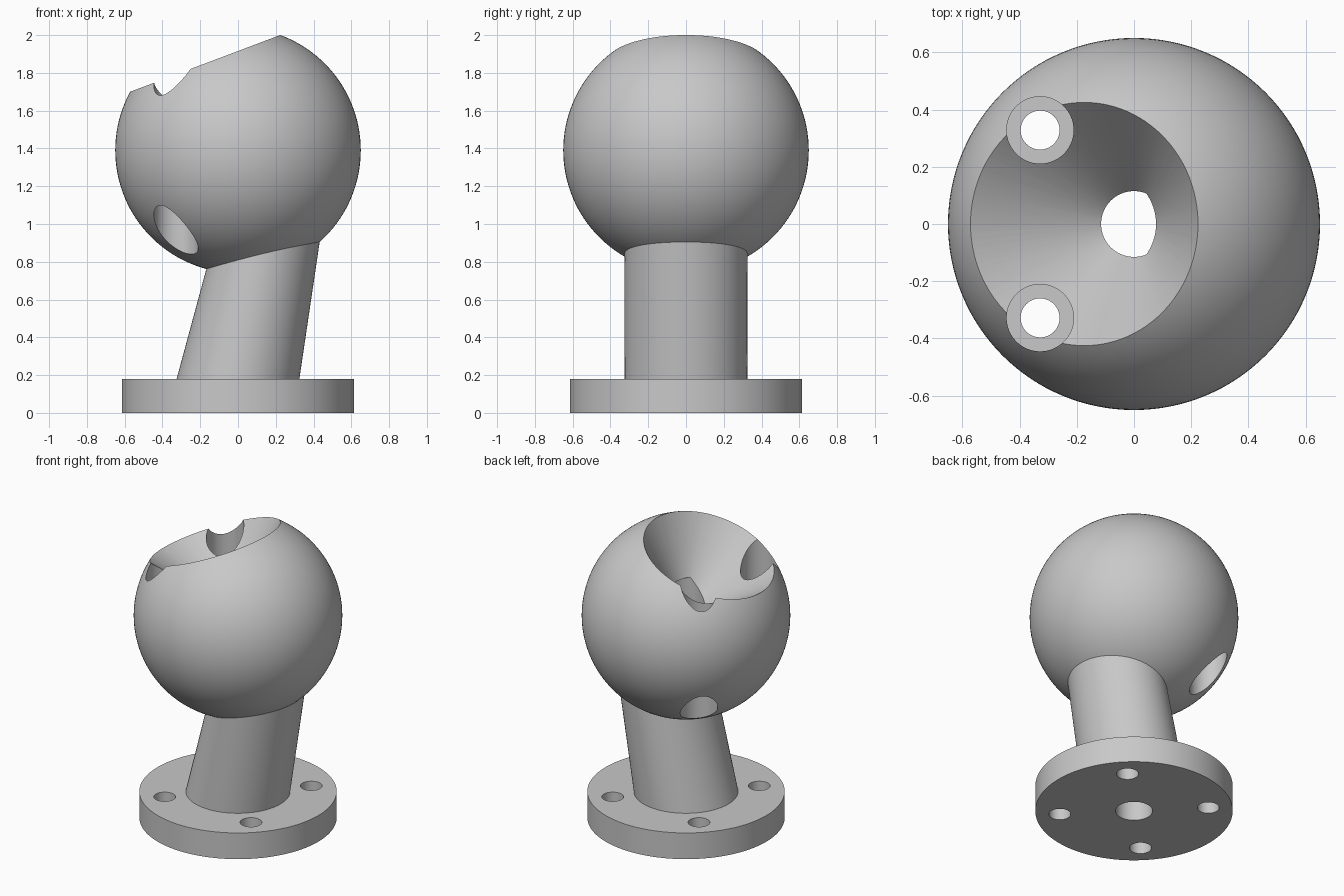
import bpy
import bmesh
from math import radians, sin, cos
from mathutils import Matrix, Vector

cube = bpy.data.objects.get("Cube")
if cube:
    bpy.data.objects.remove(cube, do_unlink=True)

BALL_CENTRE = Vector((0, 0, 1.39))
BALL_RADIUS = 0.65
BASE_TOP = 0.18
BASE_RADIUS = 0.615
STEM_RADIUS = 0.325
BORE_RADIUS = 0.115
SCREW_OFFSET = 0.328
TILT = radians(20.7)
SEGMENTS = 96

grey = bpy.data.materials.new("plain grey")
grey.use_nodes = True
colour = (0.58, 0.58, 0.58, 1)
grey.diffuse_color = colour
for node in grey.node_tree.nodes:
    if node.type == 'BSDF_PRINCIPLED':
        node.inputs["Base Color"].default_value = colour


def make_object(name, bm):
    bmesh.ops.recalc_face_normals(bm, faces=bm.faces)
    mesh = bpy.data.meshes.new(name)
    bm.to_mesh(mesh)
    bm.free()
    mesh.materials.append(grey)
    obj = bpy.data.objects.new(name, mesh)
    bpy.context.collection.objects.link(obj)
    return obj


def round_part(name, low, high, bottom, top, x=0, y=0):
    """Upright cylinder or cone between two heights."""
    bm = bmesh.new()
    place = Matrix.Translation((x, y, (low + high) / 2))
    bmesh.ops.create_cone(bm, cap_ends=True, segments=SEGMENTS, radius1=bottom,
                          radius2=top, depth=high - low, matrix=place)
    return make_object(name, bm)


def activate(obj):
    bpy.ops.object.select_all(action='DESELECT')
    obj.select_set(True)
    bpy.context.view_layer.objects.active = obj


def cut(obj, cutter):
    """Subtract the cutter, then remove it."""
    cutter.hide_render = True
    mod = obj.modifiers.new("cut", 'BOOLEAN')
    mod.operation = 'DIFFERENCE'
    mod.solver = 'EXACT'
    mod.object = cutter
    activate(obj)
    bpy.ops.object.modifier_apply(modifier=mod.name)
    bpy.data.objects.remove(cutter, do_unlink=True)


def bore(obj, low, high, radius, x=0, y=0):
    cut(obj, round_part("bore_cutter", low, high, radius, radius, x, y))


# Base flange with a centre bore and four screw holes
base = round_part("base_flange", 0, BASE_TOP, BASE_RADIUS, BASE_RADIUS)
bore(base, -0.1, 0.3, BORE_RADIUS)
for sx in (-1, 1):
    for sy in (-1, 1):
        bore(base, -0.1, 0.3, 0.068, sx * SCREW_OFFSET, sy * SCREW_OFFSET)

# Leaning stem: level at the flange, its top ring tilted inside the ball
stem = round_part("stem", BASE_TOP, 1, STEM_RADIUS, STEM_RADIUS)
top_ring = Matrix.Translation((0.147, 0, 0.916)) @ Matrix.Rotation(-TILT, 4, 'Y')
for v in stem.data.vertices:
    if v.co.z > 0.5:
        v.co = top_ring @ Vector((v.co.x, v.co.y, 0))
bore(stem, 0, 1.3, BORE_RADIUS)

# Ball
bm = bmesh.new()
bmesh.ops.create_uvsphere(bm, u_segments=128, v_segments=64, radius=BALL_RADIUS,
                          matrix=Matrix.Translation(BALL_CENTRE))
ball = make_object("ball", bm)

# Tilted conical socket with its tip at the ball centre
socket = round_part("socket_cutter", 0, 1, 0, 0.864)
socket.data.transform(Matrix.Translation(BALL_CENTRE) @ Matrix.Rotation(-TILT, 4, 'Y'))
cut(ball, socket)

# Centre bore and two screwdriver passages through the ball
bore(ball, 0.5, 1.6, BORE_RADIUS)
for sy in (-1, 1):
    bore(ball, 0.5, 2.2, 0.117, -SCREW_OFFSET, sy * SCREW_OFFSET)

for part in (base, stem, ball):
    activate(part)
    bpy.ops.object.shade_smooth_by_angle(angle=radians(25))
